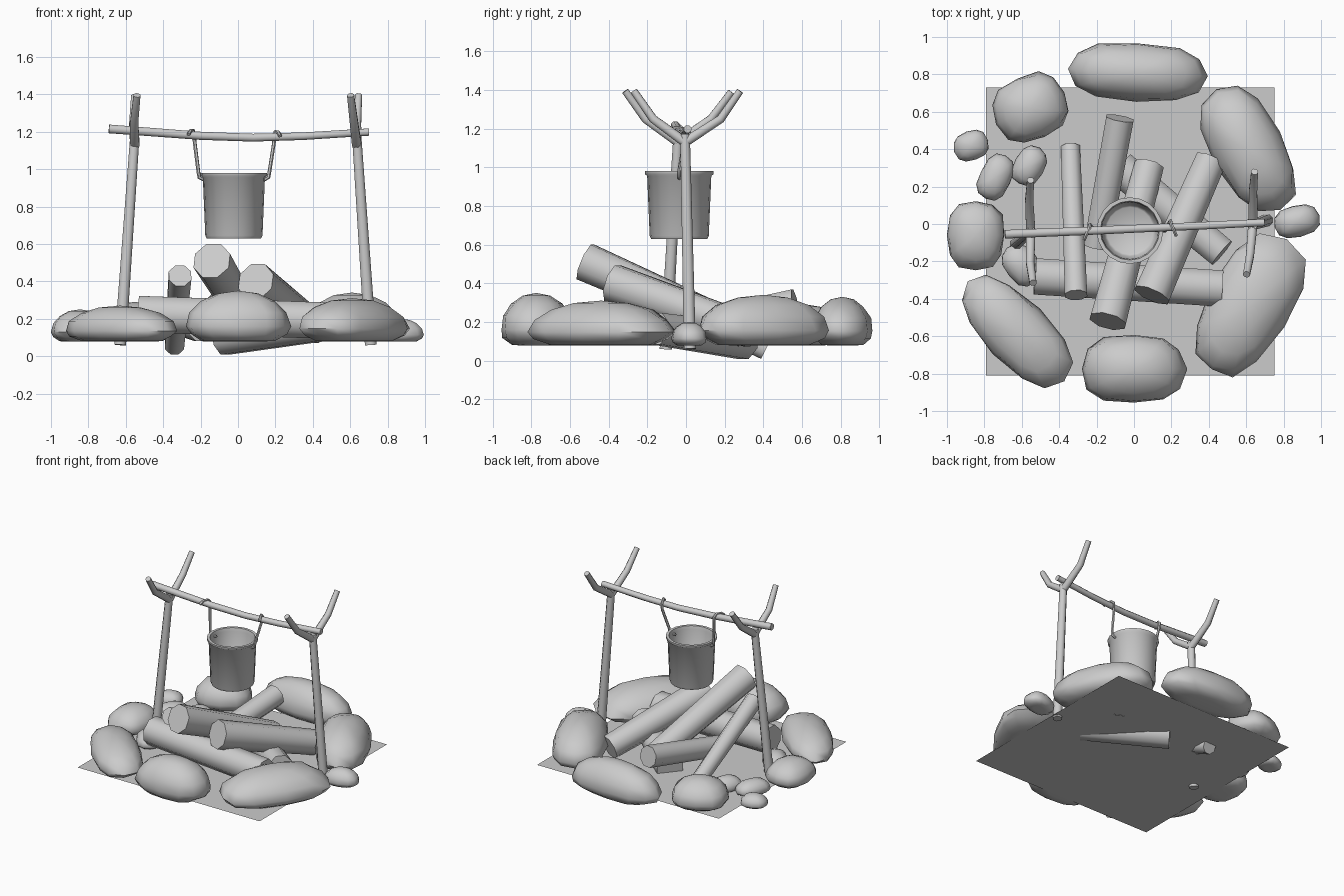
import bpy, bmesh, math, random
from mathutils import Vector

if "Cube" in bpy.data.objects:
    bpy.data.objects.remove(bpy.data.objects["Cube"])

random.seed(4)
BASE = 0.077


def finish(name, bm):
    bmesh.ops.recalc_face_normals(bm, faces=bm.faces)
    mesh = bpy.data.meshes.new(name)
    bm.to_mesh(mesh)
    bm.free()
    ob = bpy.data.objects.new(name, mesh)
    bpy.context.collection.objects.link(ob)
    return ob


def tube(name, pts, r0, r1, sides=8):
    """Closed tapered tube along a path."""
    bm = bmesh.new()
    pts = [Vector(p) for p in pts]
    n = len(pts)
    rings, u = [], None
    for i, p in enumerate(pts):
        d = (pts[min(i + 1, n - 1)] - pts[max(i - 1, 0)]).normalized()
        if u is None:
            u = d.cross(Vector((0, 0, 1)) if abs(d.z) < 0.9 else Vector((0, 1, 0)))
        u = (u - d * u.dot(d)).normalized()
        v = d.cross(u)
        r = r0 + (r1 - r0) * i / (n - 1)
        ring = []
        for k in range(sides):
            a = 2 * math.pi * (k + 0.5) / sides
            ring.append(bm.verts.new(p + (u * math.cos(a) + v * math.sin(a)) * r))
        rings.append(ring)
    for a, b in zip(rings, rings[1:]):
        for k in range(sides):
            m = (k + 1) % sides
            bm.faces.new((a[k], a[m], b[m], b[k]))
    bm.faces.new(rings[0])
    bm.faces.new(rings[-1])
    return finish(name, bm)


def power(v, e):
    return math.copysign(abs(v) ** e, v)


def stone(name, x, y, a, b, top, deg, taper=0.0):
    """Rounded boulder with a flattened underside."""
    bm = bmesh.new()
    bmesh.ops.create_uvsphere(bm, u_segments=12, v_segments=8, radius=1)
    h = top - BASE
    cz = BASE + 0.3 * h
    c, s = math.cos(math.radians(deg)), math.sin(math.radians(deg))
    for v in bm.verts:
        r = math.hypot(v.co.x, v.co.y)
        t = math.atan2(v.co.y, v.co.x)
        ring = power(r, 1.0) * (1 + random.uniform(-0.03, 0.04))
        lx = a * ring * power(math.cos(t), 0.8)
        ly = b * ring * power(math.sin(t), 0.8) * (1 + taper * lx / a)
        lz = cz + (0.7 if v.co.z > 0 else 0.4) * h * v.co.z
        v.co = (x + lx * c - ly * s, y + lx * s + ly * c, max(BASE, lz))
    bmesh.ops.remove_doubles(bm, verts=bm.verts, dist=0.001)
    return finish(name, bm)


# Ground sheet
bm = bmesh.new()
bm.faces.new([bm.verts.new((x, y, 0.074)) for x, y in
              ((-0.79, -0.81), (0.75, -0.81), (0.75, 0.73), (-0.79, 0.73))])
finish("ground_sheet", bm)

# Fire ring: x, y, half length, half width, top height, rotation, taper
for i, args in enumerate([
    (0.02, 0.81, 0.37, 0.155, 0.33, -3, 0.0),
    (-0.55, 0.62, 0.20, 0.175, 0.29, 25, 0.0),
    (0.61, 0.40, 0.365, 0.19, 0.34, -62, 0.0),
    (0.61, -0.44, 0.40, 0.22, 0.31, 60, 0.1),
    (0.0, -0.775, 0.275, 0.185, 0.35, 0, 0.0),
    (-0.63, -0.575, 0.365, 0.17, 0.27, -46, 0.05),
    (-0.845, -0.06, 0.155, 0.185, 0.25, 0, 0.0),
]):
    stone(f"ring_stone_{i + 1}", *args)

# Pebbles
for i, args in enumerate([
    (-0.87, 0.42, 0.095, 0.08, 0.17, 20),
    (-0.74, 0.25, 0.13, 0.085, 0.18, 65),
    (-0.56, 0.31, 0.11, 0.08, 0.18, 60),
    (-0.60, -0.22, 0.12, 0.09, 0.18, -50),
    (0.87, 0.015, 0.125, 0.085, 0.20, 15),
]):
    stone(f"pebble_{i + 1}", *args)

# Firewood
for i, (p, q, r0, r1) in enumerate([
    ((-0.14, -0.52, 0.51), (0.08, 0.31, 0.145), 0.105, 0.085),
    ((-0.31, -0.38, 0.43), (-0.34, 0.41, 0.055), 0.065, 0.055),
    ((0.095, -0.38, 0.40), (0.41, 0.34, 0.15), 0.105, 0.09),
    ((-0.075, 0.565, 0.295), (-0.20, -0.12, 0.15), 0.08, 0.075),
    ((0.47, -0.155, 0.165), (-0.075, 0.30, 0.10), 0.088, 0.1),
    ((-0.53, -0.28, 0.225), (0.47, -0.345, 0.19), 0.105, 0.105),
]):
    tube(f"log_{i + 1}", [p, q], r0, r1)

# Forked posts: foot, crotch, then two bent prongs each
for side, foot, crotch, prongs in [
    ("left", (-0.63, -0.105, 0.06), (-0.552, -0.04, 1.17),
     [((-0.555, -0.21, 1.25), (-0.54, -0.315, 1.395)),
      ((-0.56, 0.13, 1.25), (-0.553, 0.235, 1.39))]),
    ("right", (0.71, 0.02, 0.06), (0.635, -0.005, 1.17),
     [((0.62, -0.17, 1.25), (0.602, -0.27, 1.395)),
      ((0.637, 0.18, 1.25), (0.645, 0.28, 1.395))]),
]:
    tube(f"{side}_post", [foot, crotch], 0.034, 0.027)
    for k, (mid, tip) in enumerate(prongs):
        start = (crotch[0], crotch[1], crotch[2] - 0.04)
        tube(f"{side}_prong_{k + 1}", [start, mid, tip], 0.027, 0.02)

# Sagging crossbar
tube("crossbar", [(-0.69, -0.055, 1.215), (-0.45, -0.045, 1.197), (-0.2, -0.035, 1.178),
                  (0.08, -0.022, 1.168), (0.35, -0.01, 1.176), (0.70, 0.008, 1.198)],
     0.025, 0.021)

# Pot: revolved profile, outside then inside
PX, PY = -0.022, -0.035
profile = [(0.145, 0.63), (0.153, 0.645), (0.166, 0.955), (0.178, 0.965), (0.178, 0.98),
           (0.158, 0.98), (0.152, 0.955), (0.137, 0.655), (0.125, 0.645)]
bm = bmesh.new()
N = 20
rings = [[bm.verts.new((PX + r * math.cos(2 * math.pi * k / N),
                        PY + r * math.sin(2 * math.pi * k / N), z)) for k in range(N)]
         for r, z in profile]
for a, b in zip(rings, rings[1:]):
    for k in range(N):
        m = (k + 1) % N
        bm.faces.new((a[k], a[m], b[m], b[k]))
bm.faces.new(rings[0])
bm.faces.new(rings[-1])
finish("pot", bm)

# Wire hangers hooked over the crossbar and into the pot rim
for name, s, bx, by, bz in (("left_hanger", -1, -0.24, -0.037, 1.176),
                            ("right_hanger", 1, 0.2, -0.017, 1.169)):
    px = PX + s * 0.185
    tube(name, [(bx + s * 0.025, by - 0.045, bz + 0.008), (bx + s * 0.015, by - 0.02, bz + 0.028),
                (bx, by + 0.012, bz + 0.03), (bx - s * 0.005, by + 0.034, bz + 0.01),
                (bx - s * 0.008, by + 0.03, bz - 0.03), (px + s * 0.005, PY, 0.985),
                (px, PY, 0.955), (px - s * 0.02, PY, 0.945), (px - s * 0.05, PY, 0.95)],
         0.01, 0.01, 6)

# Soft shading with crisp cut ends
for ob in bpy.data.objects:
    ob.select_set(True)
    bpy.context.view_layer.objects.active = ob
bpy.ops.object.shade_smooth_by_angle(angle=math.radians(50))
